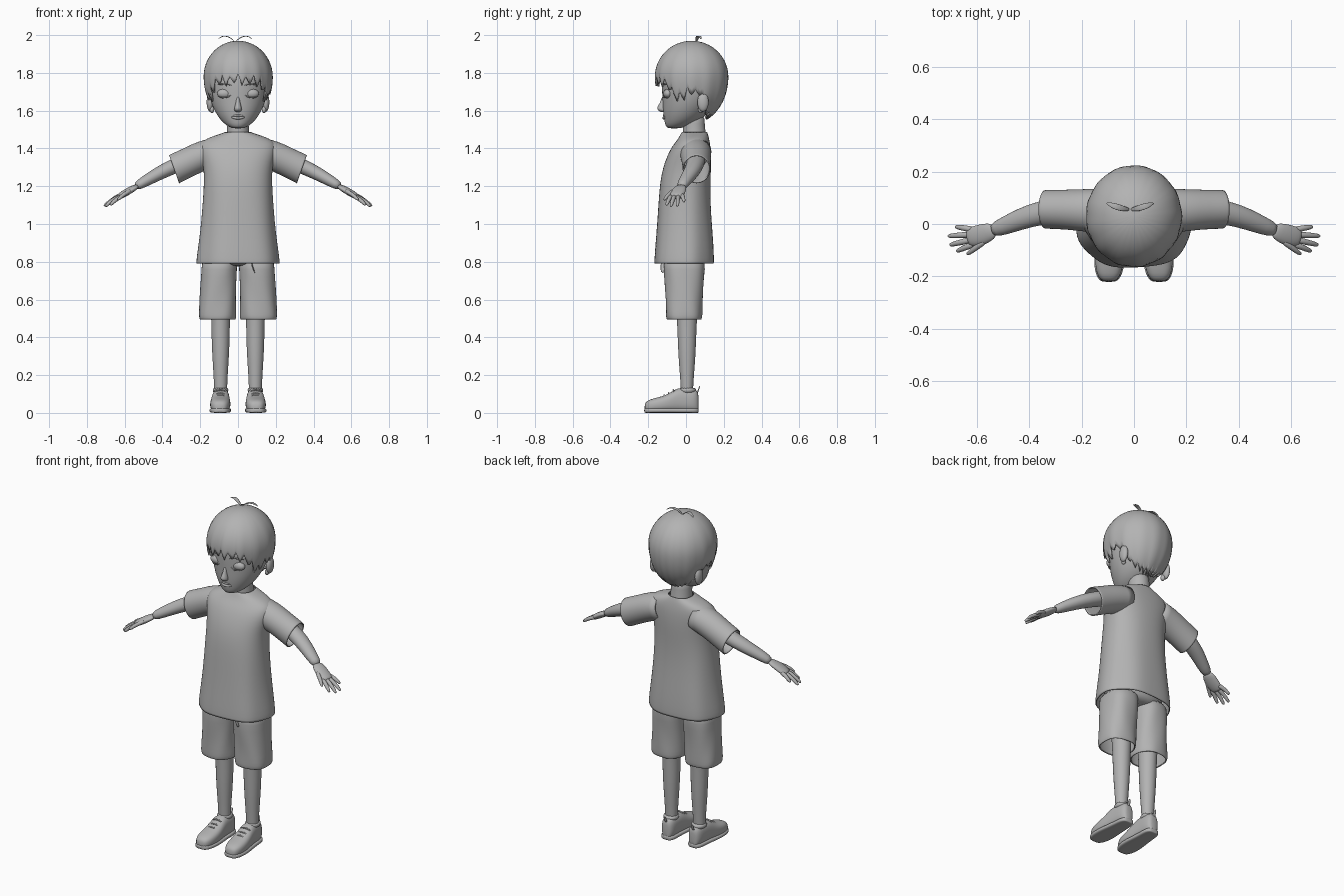
import bpy, bmesh, math
from mathutils import Vector

grey = bpy.data.materials.new("plain grey")
grey.diffuse_color = (0.45, 0.45, 0.45, 1)


def finish(name, bm, mirror=False, thick=0, sub=1):
    """Turn a bmesh into a smooth object with the usual modifiers."""
    bmesh.ops.recalc_face_normals(bm, faces=bm.faces)
    for f in bm.faces:
        f.smooth = True
    me = bpy.data.meshes.new(name)
    bm.to_mesh(me)
    bm.free()
    me.materials.append(grey)
    ob = bpy.data.objects.new(name, me)
    bpy.context.collection.objects.link(ob)
    if mirror:
        ob.modifiers.new("mirror", 'MIRROR').use_mirror_merge = False
    if sub:
        s = ob.modifiers.new("smooth", 'SUBSURF')
        s.levels = s.render_levels = sub
    if thick:
        s = ob.modifiers.new("cloth", 'SOLIDIFY')
        s.thickness, s.offset = thick, -1
    return ob


def loft(name, rings, n=16, p=2.0, caps=(True, True), fold=None, floor=None, **kw):
    """Skin rings given as (centre, half width, half depth, direction)."""
    bm, rows = bmesh.new(), []
    for c, a, b, d in rings:
        c, d = Vector(c), Vector(d).normalized()
        u = Vector((1, 0, 0)) if abs(d.x) < 0.01 else d.cross(Vector((0, 0, 1))).normalized()
        v = d.cross(u)
        row = []
        for i in range(n):
            t = 2 * math.pi * i / n
            ct, st = math.cos(t), math.sin(t)
            k = 1 + (fold(t, c.z) if fold else 0)
            co = c + u * (k * a * math.copysign(abs(ct) ** (2 / p), ct)) \
                   + v * (k * b * math.copysign(abs(st) ** (2 / p), st))
            if floor is not None:
                co.z = max(co.z, floor)
            row.append(bm.verts.new(co))
        rows.append(row)
    for r, s in zip(rows, rows[1:]):
        for i in range(n):
            j = (i + 1) % n
            bm.faces.new((r[i], r[j], s[j], s[i]))
    if caps[0]:
        bm.faces.new(rows[0])
    if caps[1]:
        bm.faces.new(rows[-1])
    return finish(name, bm, **kw)


def upright(table, x=0):
    """Level rings from rows of z, half width, front y, back y."""
    return [((x, (f + b) / 2, z), rx, (b - f) / 2, (0, 0, 1)) for z, rx, f, b in table]


def tube(name, pts, radii, flat=1.0, n=10, **kw):
    """Tapered limb along points; flat squeezes its height."""
    pts, rings = [Vector(q) for q in pts], []
    for i, q in enumerate(pts):
        d = pts[min(i + 1, len(pts) - 1)] - pts[max(i - 1, 0)]
        rings.append((q, radii[i], radii[i] * flat, d))
    return loft(name, rings, n=n, **kw)


def ball(name, c, r, **kw):
    bm = bmesh.new()
    bmesh.ops.create_uvsphere(bm, u_segments=20, v_segments=12, radius=1)
    for v in bm.verts:
        v.co = Vector(c) + Vector((v.co.x * r[0], v.co.y * r[1], v.co.z * r[2]))
    return finish(name, bm, sub=0, **kw)


def ramp(table, t):
    for (a, u), (b, v) in zip(table, table[1:]):
        if t <= b:
            return u + (v - u) * (t - a) / (b - a)
    return table[-1][1]


# Head and neck
loft("head", upright([
    (1.505, .028, -.095, -.035), (1.52, .06, -.11, .02), (1.55, .094, -.116, .08),
    (1.60, .127, -.124, .13), (1.66, .15, -.125, .17), (1.72, .16, -.13, .19),
    (1.80, .16, -.13, .195), (1.88, .135, -.10, .17), (1.93, .08, -.05, .12)]), n=24)
loft("neck", upright([(1.42, .07, -.03, .12), (1.48, .06, -.015, .105),
                      (1.53, .057, -.02, .1), (1.59, .06, -.03, .1)]))

# Face
ball("eyelid", (.071, -.096, 1.69), (.04, .024, .026), mirror=True)
tube("lash_line", [(.034, -.118, 1.684), (.055, -.124, 1.67), (.08, -.117, 1.667), (.108, -.094, 1.68)],
     [.002, .004, .004, .002], mirror=True, n=6)
tube("eyebrow", [(.03, -.13, 1.732), (.07, -.122, 1.745), (.115, -.097, 1.735)],
     [.003, .005, .003], mirror=True, n=6)
loft("nose", upright([(1.592, .01, -.135, -.1), (1.602, .023, -.15, -.1), (1.615, .02, -.157, -.1),
                      (1.64, .012, -.138, -.1), (1.68, .009, -.127, -.1)]), n=12)
for label, z, r in (("upper_lip", 1.574, .006), ("lower_lip", 1.561, .008)):
    tube(label, [(-.042, -.104, 1.57), (-.02, -.115, z), (0, -.119, z), (.02, -.115, z), (.042, -.104, 1.57)],
         [.002, r, r, r, .002], n=8)
ball("ear", (.148, .09, 1.645), (.018, .03, .05), mirror=True)
ball("ear_lobe", (.138, .078, 1.605), (.012, .015, .018), mirror=True)

# Hair cap with a jagged lower edge
edge = [(0, 1.765), (42, 1.755), (55, 1.70), (68, 1.665), (78, 1.69), (92, 1.70),
        (108, 1.69), (122, 1.60), (150, 1.57), (180, 1.565)]
bm, N, M = bmesh.new(), 104, 16
pole = bm.verts.new((0, .03, 1.97))
cols = []
for i in range(N):
    deg = 360 * i / N
    away = min(deg, 360 - deg)
    tooth = (1, -.1, -1, -.1)[i % 4] * (.032 if away < 85 else .014)
    if away < 60 and (i // 4) % 2:
        tooth *= .55
    low = ramp(edge, away) + tooth
    h = (low - 1.78) / (.19 if low > 1.78 else .25)
    end = math.acos(max(-.99, h))
    a, col = math.radians(deg), []
    for j in range(1, M + 1):
        t = end * j / M
        s, c = math.sin(t), math.cos(t)
        k = s * (1 + .012 * math.sin(a * 13) * (j / M) ** 2)
        col.append(bm.verts.new((.183 * k * math.sin(a), .03 - .194 * k * math.cos(a),
                                 1.78 + c * (.19 if c > 0 else .25))))
    cols.append(col)
for i in range(N):
    p, q = cols[i], cols[(i + 1) % N]
    bm.faces.new((pole, p[0], q[0]))
    for j in range(M - 1):
        bm.faces.new((p[j], p[j + 1], q[j + 1], q[j]))
finish("hair", bm, sub=0, thick=.01)

# Two small tufts on the crown
for s, top in ((-1, 1.997), (1, 1.997)):
    tube("hair_tuft", [(-.015, .055, 1.962), (-.015 + s * .02, .057, 1.984), (-.015 + s * .05, .065, top),
                       (-.015 + s * .075, .074, 1.992), (-.015 + s * .092, .08, 1.977)],
         [.004, .011, .014, .01, .002], flat=.2, n=8)


# Shirt, widening to a wavy hem
def drape(t, z):
    return .022 * math.sin(6 * t + .6) * max(0, min(1, (1.3 - z) / .5))


loft("shirt_body", upright([
    (.79, .218, -.168, .148), (.81, .219, -.169, .15), (.90, .207, -.162, .146), (1.0, .195, -.154, .138),
    (1.12, .186, -.146, .13), (1.22, .18, -.138, .13), (1.30, .182, -.122, .133),
    (1.36, .198, -.1, .133), (1.41, .205, -.075, .13), (1.44, .19, -.05, .125),
    (1.463, .14, -.035, .12), (1.478, .09, -.028, .115), (1.487, .068, -.022, .112)]),
    n=32, p=2.3, caps=(False, False), fold=drape, thick=.006)
loft("sleeve", [((.11, .05, 1.385), .085, .075, (1, 0, -.2)), ((.19, .052, 1.362), .082, .08, (1, 0, -.3)),
                ((.26, .055, 1.328), .076, .078, (1, 0, -.36)), ((.325, .056, 1.297), .075, .08, (1, 0, -.36)),
                ((.338, .056, 1.29), .074, .08, (1, 0, -.36))],
     n=24, caps=(False, False), mirror=True, thick=.006)

# Arms and hands
tube("arm", [(.17, .055, 1.375), (.27, .055, 1.335), (.36, .042, 1.297), (.43, .02, 1.262),
             (.50, -.01, 1.222), (.545, -.026, 1.195)],
     [.052, .05, .047, .042, .034, .027], flat=.86, n=14, mirror=True)
tube("palm", [(.53, -.021, 1.203), (.56, -.033, 1.186), (.59, -.044, 1.168), (.625, -.05, 1.147), (.635, -.052, 1.141)],
     [.027, .038, .042, .038, .03], flat=.45, n=14, mirror=True)
fingers = {"thumb": ((.565, -.062, 1.178), (.637, -.116, 1.128)),
           "index_finger": ((.61, -.076, 1.15), (.677, -.104, 1.1)),
           "middle_finger": ((.62, -.06, 1.15), (.703, -.08, 1.093)),
           "ring_finger": ((.62, -.04, 1.15), (.71, -.046, 1.095)),
           "little_finger": ((.61, -.022, 1.155), (.682, -.01, 1.118))}
for label, (a, b) in fingers.items():
    a, b = Vector(a), Vector(b)
    bend = Vector((0, 0, .005))
    tube(label, [a, a.lerp(b, .35) + bend, a.lerp(b, .7) + bend, a.lerp(b, .92), b],
         [.013, .0125, .011, .009, .005], mirror=True, n=8)

# Shorts: hips, two open legs, drawstring
loft("shorts_hips", upright([(.775, .12, -.09, .08), (.80, .185, -.12, .105), (.86, .185, -.125, .11),
                             (.95, .165, -.11, .1)]), n=24)


def crease(t, z):
    return .02 * math.sin(5 * t + z * 22)


loft("shorts_leg", [((.098, -.008, .84), .095, .112, (0, 0, 1)), ((.1, -.008, .76), .094, .11, (0, 0, 1)),
                    ((.104, -.01, .68), .095, .103, (0, 0, 1)), ((.107, -.01, .60), .097, .098, (0, 0, 1)),
                    ((.109, -.01, .53), .1, .097, (0, 0, 1)), ((.109, -.01, .505), .099, .096, (0, 0, 1)),
                    ((.109, -.01, .495), .095, .092, (0, 0, 1))],
     n=24, p=2.4, caps=(True, False), fold=crease, mirror=True, thick=.006)
tube("drawstring", [(.065, -.12, .82), (.075, -.124, .78), (.09, -.122, .738)], [.012, .014, .015], flat=.2, n=6)

# Legs
loft("leg", [((.092, .005, z), rx, ry, (0, 0, 1)) for z, rx, ry in
             ((.07, .033, .032), (.13, .035, .033), (.2, .038, .038), (.3, .045, .046), (.4, .049, .05),
              (.5, .05, .054), (.6, .058, .062), (.7, .065, .068))], mirror=True)

# Shoes with soles, collars and laces
shoe = [(-.22, .045, .022), (-.205, .062, .04), (-.17, .074, .053), (-.12, .085, .055), (-.08, .105, .051),
        (-.04, .132, .046), (.0, .126, .043), (.04, .126, .041), (.06, .115, .03), (.067, .09, .018)]
loft("shoe", [((.09 - .03 * y, y, h / 2 + .004), rx, h / 2, (0, 1, 0)) for y, h, rx in shoe],
     n=20, p=2.6, floor=.004, mirror=True)
loft("shoe_sole", [((.09 - .03 * y, y * 1.01, .013), rx + .004, .013, (0, 1, 0)) for y, h, rx in shoe],
     n=16, p=4, mirror=True)
loft("shoe_collar", [((.092, .008, z), r, r * 1.1, (0, 0, 1)) for z, r in ((.1, .04), (.122, .043), (.135, .04))],
     n=16, mirror=True)
for y, z in ((-.115, .092), (-.092, .103), (-.068, .119)):
    tube("shoe_lace", [(.06, y + .008, z - .012), (.078, y, z + .003), (.108, y, z + .003), (.126, y + .008, z - .012)],
         [.005] * 4, n=6, mirror=True)
tube("heel_tab", [(.09, .058, .1), (.09, .067, .125), (.09, .073, .143)], [.01, .01, .006], flat=.35, n=8, mirror=True)
